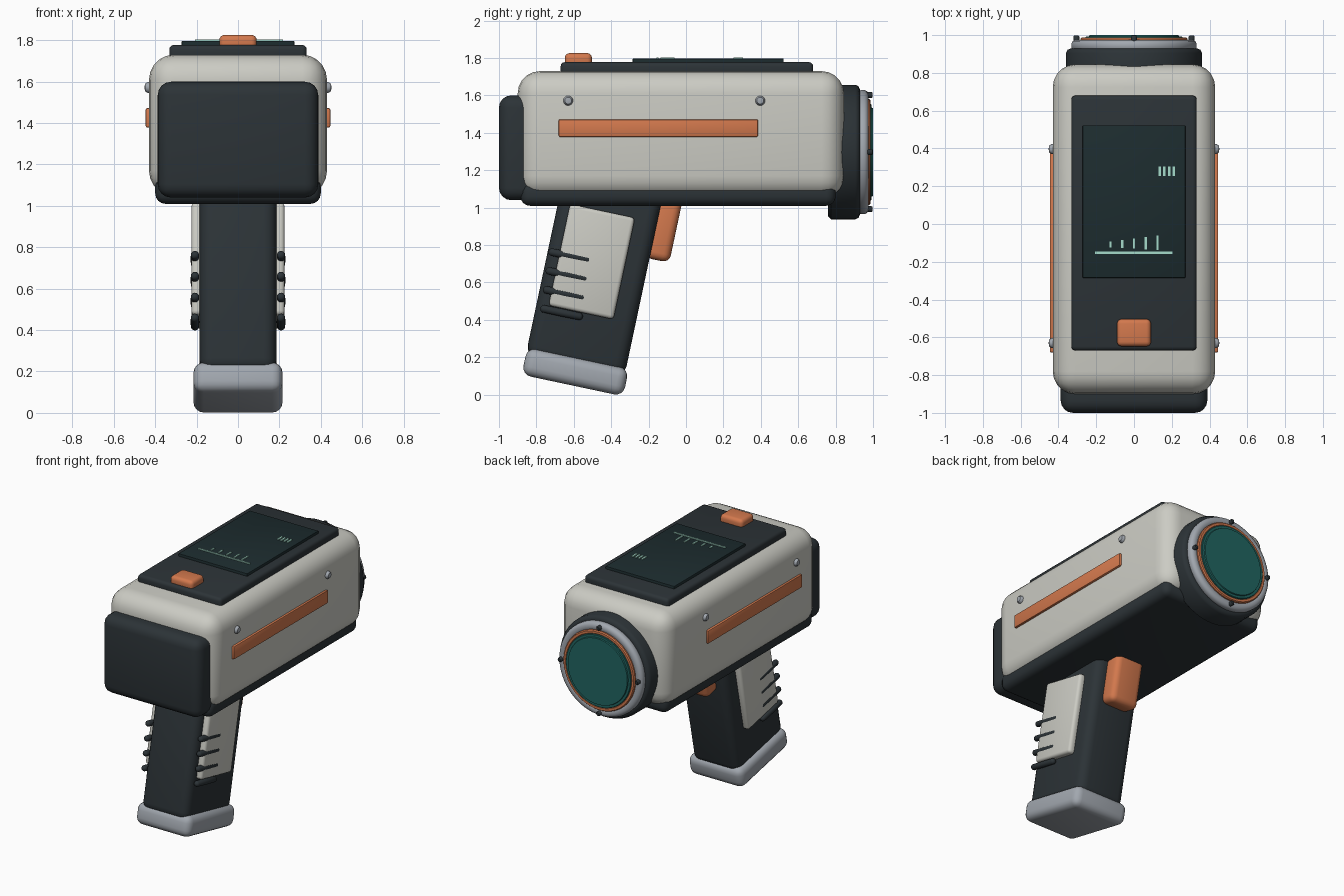
import bpy, bmesh, math
from mathutils import Matrix, Vector

if "Cube" in bpy.data.objects:
    bpy.data.objects.remove(bpy.data.objects["Cube"])


def material(name, rgb):
    m = bpy.data.materials.new(name)
    m.diffuse_color = (*rgb, 1)
    m.use_nodes = True
    m.node_tree.nodes["Principled BSDF"].inputs["Base Color"].default_value = m.diffuse_color
    return m


LIGHT = material("warm_white", (0.60, 0.60, 0.55))
DARK = material("charcoal", (0.025, 0.033, 0.038))
ORANGE = material("orange", (0.65, 0.19, 0.075))
SILVER = material("silver", (0.36, 0.39, 0.43))
TEAL = material("teal", (0.015, 0.13, 0.12))
GLASS = material("screen_glass", (0.012, 0.025, 0.028))
MINT = material("mint", (0.38, 0.72, 0.60))

TILT = math.radians(-12)
LENS_Z = 1.297


def finish(name, bm, mat):
    bmesh.ops.recalc_face_normals(bm, faces=bm.faces)
    me = bpy.data.meshes.new(name)
    bm.to_mesh(me)
    bm.free()
    ob = bpy.data.objects.new(name, me)
    bpy.context.collection.objects.link(ob)
    me.materials.append(mat)
    bpy.ops.object.select_all(action='DESELECT')
    ob.select_set(True)
    bpy.context.view_layer.objects.active = ob
    bpy.ops.object.shade_smooth_by_angle(angle=math.radians(40))
    return ob


def box(name, centre, size, mat, bevel=0.0, seg=4, tilt=0.0):
    bm = bmesh.new()
    bmesh.ops.create_cube(bm, size=1, matrix=Matrix.Diagonal((*size, 1)))
    if bevel:
        bmesh.ops.bevel(bm, geom=bm.edges[:], offset=bevel, segments=seg,
                        profile=0.5, affect='EDGES')
    bm.transform(Matrix.Translation(centre) @ Matrix.Rotation(tilt, 4, 'X'))
    return finish(name, bm, mat)


def span(name, lo, hi, mat, bevel=0.0, seg=4):
    lo, hi = Vector(lo), Vector(hi)
    return box(name, (lo + hi) / 2, hi - lo, mat, bevel, seg)


def lathe(name, profile, mat, origin, axis='Y', steps=64):
    """Spin a (radius, height) profile around the given axis."""
    bm = bmesh.new()
    verts = [bm.verts.new((r, 0, h)) for r, h in profile]
    edges = [bm.edges.new(p) for p in zip(verts, verts[1:])]
    bmesh.ops.spin(bm, geom=verts + edges, cent=(0, 0, 0), axis=(0, 0, 1),
                   angle=math.tau, steps=steps, use_duplicate=False)
    bmesh.ops.remove_doubles(bm, verts=bm.verts, dist=1e-5)
    aim = {'Y': (0, 1, 0), 'X': (1, 0, 0), '-X': (-1, 0, 0)}[axis]
    rot = Vector((0, 0, 1)).rotation_difference(Vector(aim)).to_matrix().to_4x4()
    bm.transform(Matrix.Translation(origin) @ rot)
    return finish(name, bm, mat)


# Main housing
span("body_shell", (-0.43, -0.90, 1.05), (0.43, 0.845, 1.73), LIGHT, 0.12, 5)
span("belly_tray", (-0.40, -0.885, 1.01), (0.40, 0.80, 1.14), DARK, 0.05)
span("end_cap", (-0.388, -1.0, 1.04), (0.388, -0.78, 1.60), DARK, 0.065)

# Top control panel with screen and button
span("top_panel", (-0.332, -0.67, 1.70), (0.332, 0.68, 1.778), DARK, 0.022, 3)
span("screen", (-0.272, -0.285, 1.76), (0.272, 0.522, 1.797), GLASS, 0.004, 2)
span("power_button", (-0.09, -0.648, 1.75), (0.09, -0.503, 1.826), ORANGE, 0.025)

# Screen graphics: status bars and a small chart
for i in range(4):
    x = 0.136 + i * 0.025
    span(f"status_bar_{i}", (x - 0.007, 0.255, 1.79), (x + 0.007, 0.305, 1.803), MINT)
span("chart_baseline", (-0.207, -0.159, 1.79), (0.203, -0.146, 1.803), MINT)
for i in range(5):
    x = (i - 2) * 0.062
    span(f"chart_tick_{i}", (x - 0.006, -0.125 - i * 0.003, 1.79),
         (x + 0.006, -0.093 + i * 0.008, 1.803), MINT)

# Sensor head
def head(name, profile, mat):
    lathe(name, profile, mat, (0, 0, LENS_Z))


head("lens_collar", [(0, 0.76), (0.345, 0.76), (0.36, 0.775), (0.36, 0.905),
                     (0.352, 0.922), (0.335, 0.93), (0, 0.93)], DARK)
head("lens_ring", [(0.27, 0.92), (0.325, 0.92), (0.332, 0.935), (0.332, 0.955),
                   (0.325, 0.968), (0.31, 0.975), (0.29, 0.975),
                   (0.278, 0.968), (0.27, 0.955), (0.27, 0.92)], SILVER)
head("lens_trim", [(0.255, 0.92), (0.283, 0.92), (0.283, 0.98), (0.277, 0.987),
                   (0.262, 0.987), (0.255, 0.98), (0.255, 0.92)], ORANGE)
head("lens_glass", [(0, 0.92), (0.258, 0.92), (0.258, 0.988), (0.254, 0.992),
                    (0.238, 0.992), (0.235, 1.0), (0, 1.0)], TEAL)
for i in range(4):
    a = i * math.pi / 2
    lathe(f"ring_screw_{i}", [(0, 0), (0.016, 0), (0.016, 0.032), (0.011, 0.038), (0, 0.038)],
          DARK, (0.305 * math.cos(a), 0.96, LENS_Z + 0.305 * math.sin(a)), steps=16)

# Handle
box("grip", (0, -0.488, 0.65), (0.37, 0.54, 1.02), DARK, 0.06, tilt=TILT)
box("grip_foot", (0, -0.592, 0.1225), (0.43, 0.555, 0.15), SILVER, 0.05, tilt=TILT)
box("trigger", (0, -0.115, 0.91), (0.22, 0.135, 0.39), ORANGE, 0.04, tilt=TILT)

# Parts repeated on both sides
ALONG = Matrix.Rotation(TILT, 4, 'X') @ Vector((0, 1, 0))
for s, side in ((1, "right"), (-1, "left")):
    box(f"side_stripe_{side}", (s * 0.425, -0.148, 1.425), (0.042, 1.066, 0.094),
        ORANGE, 0.008, 2)
    box(f"grip_panel_{side}", (s * 0.195, -0.504, 0.711), (0.06, 0.355, 0.555),
        LIGHT, 0.02, 3, TILT)
    for i, y in enumerate((-0.63, 0.397)):
        lathe(f"body_screw_{side}_{i}", [(0, 0), (0.026, 0), (0.026, 0.04), (0.018, 0.052), (0, 0.055)],
              SILVER, (s * 0.397, y, 1.572), 'X' if s > 0 else '-X', 20)
    # Finger ribs along the grip panel
    for i in range(4):
        c = Vector((s * 0.208, -0.622 - i * 0.0145, 0.742 - i * 0.101))
        bm = bmesh.new()
        bmesh.ops.create_uvsphere(bm, u_segments=16, v_segments=10, radius=0.021)
        for v in bm.verts:
            if abs(v.co.z) > 1e-4:
                v.co.z += math.copysign(0.095, v.co.z)
        turn = Vector((0, 0, 1)).rotation_difference(ALONG).to_matrix().to_4x4()
        bm.transform(Matrix.Translation(c) @ turn)
        finish(f"grip_rib_{side}_{i}", bm, DARK)
